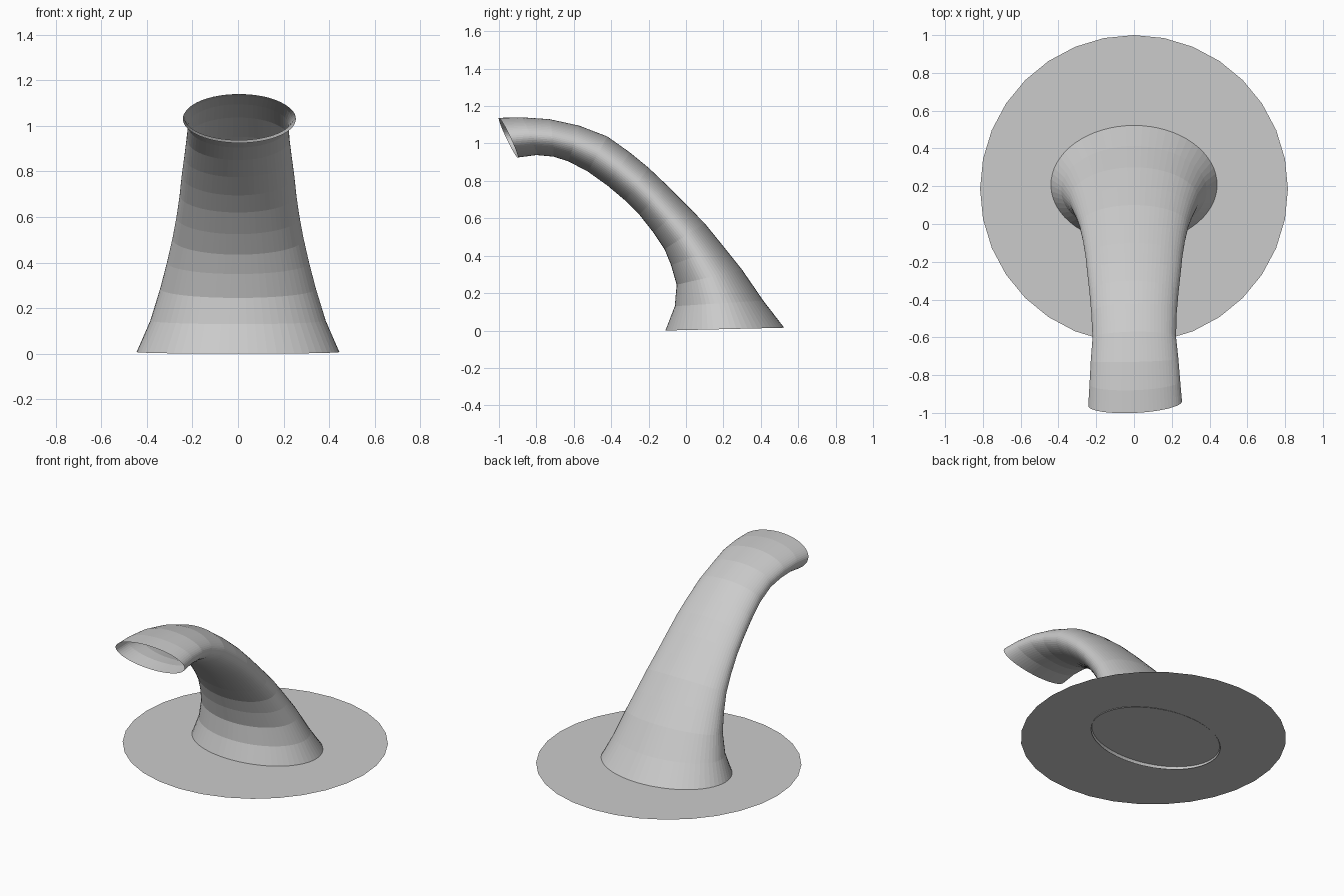
import bpy, bmesh
from math import sin, cos, tau
from mathutils import Vector

if "Cube" in bpy.data.objects:
    bpy.data.objects.remove(bpy.data.objects["Cube"])

SEGMENTS = 64


def add_object(name, bm):
    mesh = bpy.data.meshes.new(name)
    bm.to_mesh(mesh)
    bm.free()
    obj = bpy.data.objects.new(name, mesh)
    bpy.context.collection.objects.link(obj)
    return obj


# Tube sections: inner-bend (y, z), outer-bend (y, z), half width, side skew in y
sections = [
    ((-0.11, 0.00), (0.525, 0.015), 0.445, 0),
    ((-0.06, 0.13), (0.413, 0.16), 0.385, 0),
    ((-0.05, 0.245), (0.30, 0.325), 0.342, 0),
    ((-0.08, 0.35), (0.20, 0.45), 0.312, 0),
    ((-0.115, 0.435), (0.10, 0.573), 0.288, 0),
    ((-0.175, 0.525), (0.00, 0.675), 0.270, 0),
    ((-0.25, 0.62), (-0.10, 0.775), 0.256, 0),
    ((-0.325, 0.695), (-0.20, 0.87), 0.247, 0),
    ((-0.42, 0.775), (-0.30, 0.952), 0.236, 0),
    ((-0.525, 0.85), (-0.42, 1.037), 0.226, 0),
    ((-0.63, 0.905), (-0.57, 1.095), 0.221, 0.003),
    ((-0.71, 0.93), (-0.73, 1.13), 0.232, 0.006),
    ((-0.80, 0.938), (-0.88, 1.14), 0.240, 0.009),
    ((-0.90, 0.925), (-1.00, 1.137), 0.248, 0.012),
]

# Flared, bent tube with open ends
bm = bmesh.new()
rings = []
for low, high, width, skew in sections:
    low, high = Vector((0, *low)), Vector((0, *high))
    centre, half = (low + high) / 2, (high - low) / 2
    side = Vector((width, skew, 0))
    shift = Vector((skew * 0.5, 0, 0))
    rings.append([bm.verts.new(centre + shift + side * cos(tau * i / SEGMENTS)
                               + half * sin(tau * i / SEGMENTS))
                  for i in range(SEGMENTS)])
for a, b in zip(rings, rings[1:]):
    for i in range(SEGMENTS):
        j = (i + 1) % SEGMENTS
        bm.faces.new((a[i], a[j], b[j], b[i]))
bmesh.ops.recalc_face_normals(bm, faces=bm.faces)
add_object("curved_spout", bm)

# Thin base disc
bm = bmesh.new()
bmesh.ops.create_circle(bm, cap_ends=True, segments=32, radius=0.815)
disc = add_object("base_disc", bm)
disc.location = (0, 0.185, 0.019)
